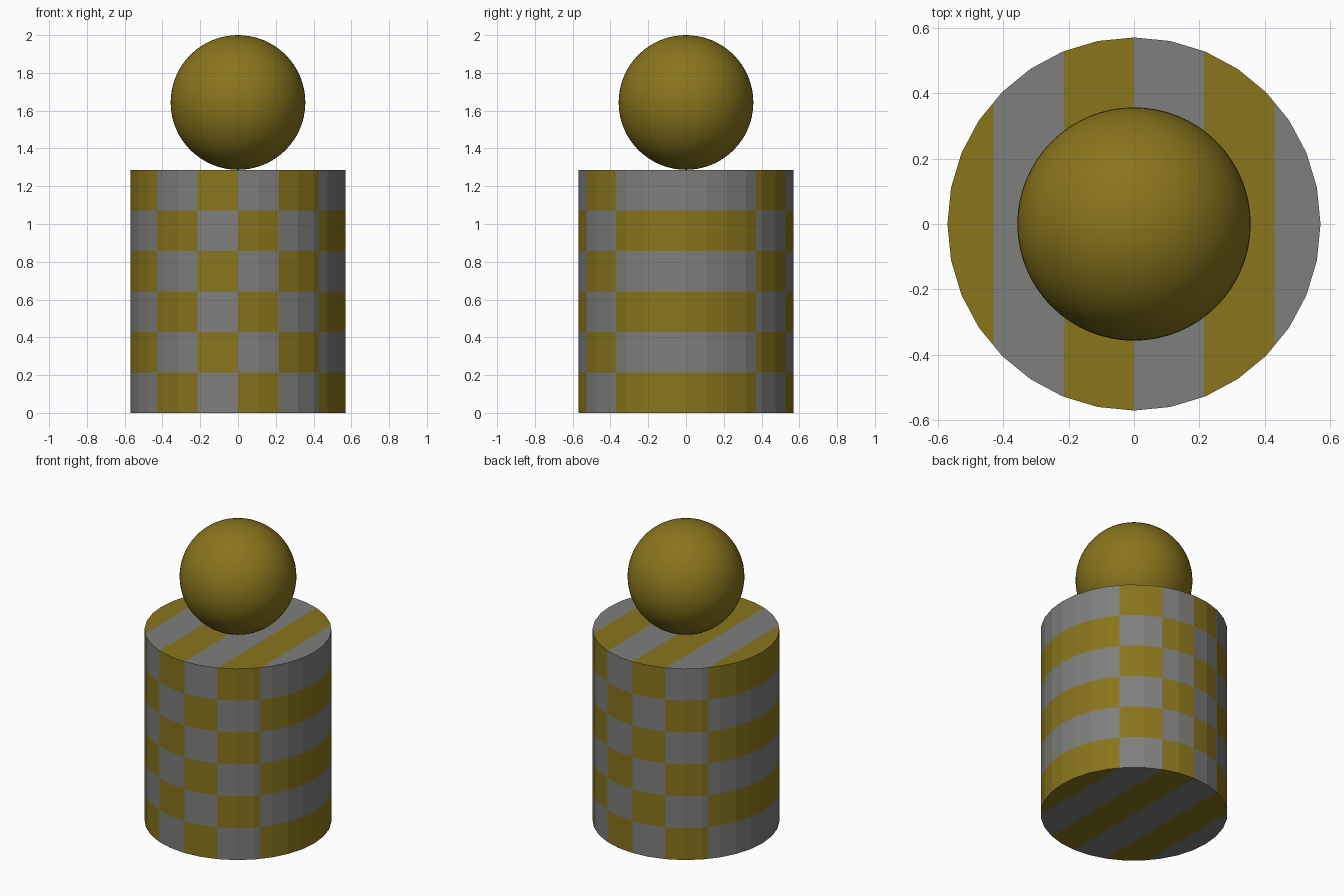
import bpy, bmesh, math
from mathutils import Matrix

if "Cube" in bpy.data.objects:
    bpy.data.objects.remove(bpy.data.objects["Cube"])

CELL = 0.2145           # checker square size
HEIGHT = 6 * CELL       # body height
BODY_R = 0.57
BALL_R = (2 - HEIGHT) / 2


def material(name, rgb):
    m = bpy.data.materials.new(name)
    m.diffuse_color = (*rgb, 1.0)
    m.use_nodes = True
    m.node_tree.nodes["Principled BSDF"].inputs["Base Color"].default_value = m.diffuse_color
    return m


def add_object(name, bm, mats):
    mesh = bpy.data.meshes.new(name)
    bm.to_mesh(mesh)
    bm.free()
    for m in mats:
        mesh.materials.append(m)
    obj = bpy.data.objects.new(name, mesh)
    bpy.context.collection.objects.link(obj)
    return obj


grey = material("grey", (0.21, 0.21, 0.205))
gold = material("dark gold", (0.25, 0.178, 0.012))

# Body: 32-sided cylinder, cut along the checker lines in x and z
bm = bmesh.new()
bmesh.ops.create_cone(bm, cap_ends=True, segments=32, radius1=BODY_R, radius2=BODY_R,
                      depth=HEIGHT, matrix=Matrix.Translation((0, 0, HEIGHT / 2)))
cuts = [((i * CELL, 0, 0), (1, 0, 0)) for i in range(-2, 3)]
cuts += [((0, 0, i * CELL), (0, 0, 1)) for i in range(1, 6)]
for co, no in cuts:
    bmesh.ops.bisect_plane(bm, geom=bm.verts[:] + bm.edges[:] + bm.faces[:],
                           dist=1e-5, plane_co=co, plane_no=no)

# Checker colours; the caps take the colours of the band they touch
for f in bm.faces:
    c = f.calc_center_median()
    col = math.floor(c.x / CELL)
    row = min(5, max(0, math.floor(c.z / CELL)))
    f.material_index = (col + row) % 2
    f.smooth = False
add_object("checkered_body", bm, [gold, grey])

# Ball resting on the body
bm = bmesh.new()
bmesh.ops.create_uvsphere(bm, u_segments=64, v_segments=32, radius=BALL_R,
                          matrix=Matrix.Translation((0, 0, HEIGHT + BALL_R)))
for f in bm.faces:
    f.smooth = True
add_object("ball_head", bm, [gold])
